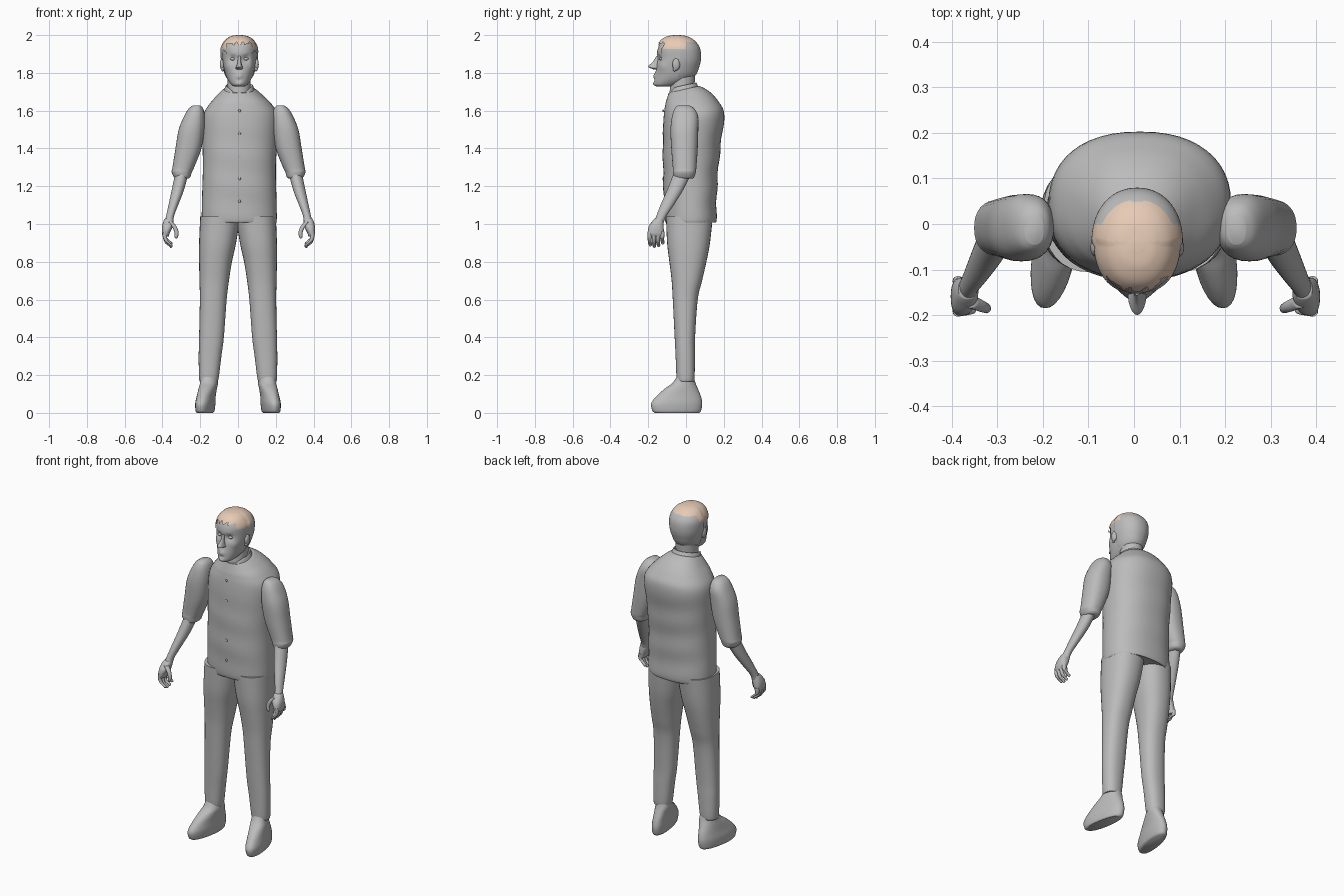
import bpy, bmesh, math
from mathutils import Vector

if "Cube" in bpy.data.objects:
    bpy.data.objects.remove(bpy.data.objects["Cube"], do_unlink=True)


def material(name, rgb):
    mat = bpy.data.materials.new(name)
    mat.use_nodes = True
    mat.diffuse_color = (*rgb, 1)
    mat.node_tree.nodes["Principled BSDF"].inputs["Base Color"].default_value = (*rgb, 1)
    return mat


GREY = material("plain grey", (0.5, 0.5, 0.5))
PEACH = material("pale peach", (0.8, 0.6, 0.47))


def spline(rows, steps):
    """Smooth curve through rows of numbers."""
    out = []
    for i in range(len(rows) - 1):
        a, b = rows[max(i - 1, 0)], rows[i]
        c, d = rows[i + 1], rows[min(i + 2, len(rows) - 1)]
        for s in range(steps):
            t = s / steps
            out.append([q + 0.5 * t * (r - p + t * (2 * p - 5 * q + 4 * r - w + t * (3 * (q - r) + w - p)))
                        for p, q, r, w in zip(a, b, c, d)])
    return out + [list(rows[-1])]


def finish(name, bm, angle=50):
    bmesh.ops.recalc_face_normals(bm, faces=bm.faces)
    mesh = bpy.data.meshes.new(name)
    bm.to_mesh(mesh)
    bm.free()
    ob = bpy.data.objects.new(name, mesh)
    bpy.context.collection.objects.link(ob)
    mesh.materials.append(GREY)
    bpy.ops.object.select_all(action="DESELECT")
    bpy.context.view_layer.objects.active = ob
    ob.select_set(True)
    bpy.ops.object.shade_smooth_by_angle(angle=math.radians(angle))
    return ob


def loft(name, rows, shape=2.0, sides=32, steps=5, tweak=None, keep=None):
    """Skin over level rings given as height, x range, y range."""
    bm = bmesh.new()
    rings = []
    for z, x0, x1, y0, y1 in spline(rows, steps):
        ring = []
        for k in range(sides):
            a = math.tau * k / sides
            c, s = math.cos(a), math.sin(a)
            c = math.copysign(abs(c) ** (2 / shape), c)
            s = math.copysign(abs(s) ** (2 / shape), s)
            co = Vector(((x0 + x1 + (x1 - x0) * c) / 2, (y0 + y1 + (y1 - y0) * s) / 2, z))
            ring.append(bm.verts.new(tweak(co) if tweak else co))
        rings.append(ring)
    for low, high in zip(rings, rings[1:]):
        for k in range(sides):
            j = (k + 1) % sides
            bm.faces.new((low[k], low[j], high[j], high[k]))
    bm.faces.new(rings[0])
    bm.faces.new(rings[-1])
    if keep:
        drop = [f for f in bm.faces if not keep(f.calc_center_median())]
        bmesh.ops.delete(bm, geom=drop, context="FACES")
    return finish(name, bm)


def tube(name, points, radius, tip):
    """Finger-like tube, narrowing to its tip."""
    n = len(points) - 1
    rows = []
    for i, (x, y, z) in enumerate(points):
        r = radius + (tip - radius) * i / n
        rows.append((z, x - r, x + r, y - r, y + r))
    x, y, z = points[-1]
    rows.append((z - tip, x - tip / 3, x + tip / 3, y - tip / 3, y + tip / 3))
    return loft(name, rows, sides=12, steps=4)


def ball(name, centre, size):
    bm = bmesh.new()
    bmesh.ops.create_uvsphere(bm, u_segments=20, v_segments=12, radius=1)
    for v in bm.verts:
        v.co = Vector([c + s * p for c, s, p in zip(centre, size, v.co)])
    return finish(name, bm)


def mirror(ob, middle=0.0):
    """Right-hand copy across x = middle."""
    bm = bmesh.new()
    bm.from_mesh(ob.data)
    for v in bm.verts:
        v.co.x = 2 * middle - v.co.x
    twin = finish(ob.name.replace("left", "right"), bm)
    return twin


# Shirt body, with soft folds and a top that dips to the front
def folds(p):
    wave = 0.004 * math.sin(38 * p.z + 5 * p.x) * min(1, max(0, (1.6 - p.z) * 5))
    lift = max(0, (p.z - 1.64) / 0.08) * 0.25 * p.y
    return Vector((p.x, p.y * (1 + 4 * wave), p.z + lift))


loft("shirt_body", [(1.01, -.185, .195, -.10, .15), (1.02, -.192, .205, -.11, .16),
                    (1.15, -.19, .203, -.118, .163), (1.3, -.186, .2, -.122, .172),
                    (1.45, -.188, .208, -.122, .188), (1.57, -.185, .212, -.118, .203),
                    (1.63, -.155, .182, -.11, .185), (1.68, -.11, .13, -.1, .13),
                    (1.715, -.075, .09, -.092, .07)], shape=2.3, sides=48, tweak=folds)


# Collar band with a V notch at the throat
def notch(p):
    dip = 0.045 * max(0, 1 - abs(p.x - 0.007) / 0.06) if p.y < -0.03 else 0
    return Vector((p.x, p.y, p.z + 0.22 * p.y - dip))


loft("collar", [(1.69, -.08, .094, -.1, .078), (1.725, -.07, .084, -.094, .06),
                (1.737, -.064, .078, -.088, .053), (1.725, -.058, .072, -.08, .047)],
     sides=48, tweak=notch, keep=lambda c: c.z < 1.8)
loft("neck", [(1.66, -.058, .07, -.09, .05), (1.72, -.055, .067, -.085, .045),
              (1.8, -.056, .068, -.08, .05)])
for i in range(5):
    ball("button", (0.008, -0.121, 1.12 + 0.12 * i), (0.007, 0.004, 0.007))

# Head, shaped by soft dents and bumps: place, reach, push
MID = 0.007
SCULPT = [((0.036, -.15, 1.875), .02, (0, .014, 0)), ((0, -.155, 1.9), .022, (0, -.004, 0)),
          ((0, -.165, 1.783), .018, (0, -.009, 0)), ((0, -.17, 1.762), .01, (0, .006, 0)),
          ((0, -.17, 1.742), .016, (0, -.006, 0)), ((0.055, -.12, 1.835), .025, (.004, -.004, 0)),
          ((0.036, -.15, 1.9), .014, (0, -.005, 0))]


def sculpt(p):
    q = p.copy()
    for place, reach, push in SCULPT:
        for side in ((1, -1) if place[0] else (1,)):
            near = p - Vector((MID + side * place[0], *place[1:]))
            weight = math.exp(-(near.length / reach) ** 2)
            q += weight * Vector((side * push[0], push[1], push[2]))
    return q


HEAD = [(1.728, -.02, .034, -.155, -.08), (1.74, -.038, .052, -.168, -.03),
        (1.775, -.06, .074, -.165, .04), (1.83, -.076, .09, -.156, .065),
        (1.88, -.083, .097, -.15, .073), (1.93, -.082, .096, -.148, .066),
        (1.968, -.062, .076, -.128, .038), (1.988, -.034, .048, -.095, .002),
        (1.994, -.006, .02, -.06, -.035)]
loft("head", HEAD, shape=2.15, sides=72, steps=8, tweak=sculpt)
loft("nose", [(1.818, MID - .012, MID + .012, -.17, -.14), (1.825, MID - .02, MID + .02, -.188, -.13),
              (1.834, MID - .016, MID + .016, -.2, -.13), (1.86, MID - .009, MID + .009, -.175, -.13),
              (1.89, MID - .008, MID + .008, -.156, -.13)], sides=20)
for side, label in ((1, "left"), (-1, "right")):
    ball(label + "_eye", (MID + side * .035, -.131, 1.874), (.014, .011, .008))
    ball(label + "_ear", (MID + side * .091, -.052, 1.845), (.012, .02, .032))
    ball(label + "_ear_lobe", (MID + side * .089, -.06, 1.822), (.008, .01, .014))


# Hair: back cap, side locks and a jagged hairline
def in_hair(c):
    side = abs(c.x - MID)
    jag = 0.006 * math.sin(190 * c.x) + 0.004 * math.sin(330 * c.y)
    if c.y > -0.042:
        return c.z > 1.775
    return c.z + jag > 1.955 or (side > 0.066 and c.z + jag > 1.91) or (c.y > -0.085 and c.z + jag > 1.87)


def swell(p):
    grow = 1.1 if p.y > -0.042 else 1.05
    return Vector((MID + (p.x - MID) * grow, -.04 + (p.y + .04) * 1.06, p.z + 0.006))


hair = loft("hair", HEAD, shape=2.15, sides=96, steps=10, tweak=swell, keep=in_hair)
hair.data.materials.append(PEACH)
for f in hair.data.polygons:
    x, y, z = f.center
    f.material_index = int((z > 1.925 and y < 0.0) or (z > 1.965 and y < 0.05))

# Arms: short sleeve, forearm, hand
arm = [loft("left_sleeve", [(1.24, .268, .338, -.058, .035), (1.25, .258, .347, -.066, .045),
                            (1.275, .25, .357, -.07, .052), (1.3, .238, .353, -.07, .055),
                            (1.4, .2, .337, -.078, .062), (1.5, .184, .32, -.082, .065),
                            (1.57, .182, .292, -.074, .064), (1.61, .19, .268, -.06, .045),
                            (1.627, .205, .245, -.045, .02)], shape=2.3),
       loft("left_forearm", [(1.0, .348, .396, -.175, -.12), (1.04, .345, .387, -.158, -.105),
                             (1.1, .323, .374, -.135, -.065), (1.18, .292, .357, -.1, -.015),
                             (1.27, .268, .338, -.065, .03)], sides=24),
       loft("left_palm", [(.935, .372, .402, -.195, -.12), (.95, .368, .408, -.202, -.118),
                          (.985, .352, .408, -.198, -.118), (1.015, .348, .4, -.178, -.12),
                          (1.03, .352, .392, -.165, -.12)], shape=2.4, sides=24)]
for i in range(4):
    y = -.192 + .022 * i
    drop = (.008, 0, .004, .018)[i]
    arm.append(tube("left_finger", [(.392, y, .96), (.393, y, .93), (.383, y, .9 + drop),
                                    (.362, y + .003, .882 + drop)], .012, .009))
arm.append(tube("left_thumb", [(.365, -.17, 1.01), (.343, -.18, .985), (.331, -.185, .955),
                               (.333, -.186, .932)], .015, .009))
for part in arm:
    mirror(part, 0.003)

# Trouser legs and shoes
legs = [loft("left_trouser_leg", [(.165, .112, .198, -.044, .036), (.18, .103, .206, -.05, .045),
                                  (.3, .088, .208, -.055, .047), (.4, .075, .206, -.06, .048),
                                  (.6, .06, .202, -.07, .062), (.7, .048, .204, -.076, .085),
                                  (.8, .032, .206, -.088, .108), (.9, .01, .206, -.1, .127),
                                  (1.04, -.012, .2, -.106, .142)], shape=2.3),
        loft("left_shoe", [(0, .135, .21, -.165, .07), (.012, .127, .216, -.178, .08),
                           (.05, .122, .218, -.184, .086), (.09, .121, .212, -.155, .078),
                           (.13, .115, .207, -.11, .062), (.16, .11, .202, -.07, .05),
                           (.2, .115, .196, -.045, .038)], shape=2.2,
             tweak=lambda p: Vector((p.x - 0.16 * (p.y + 0.03), p.y, p.z)))]
for part in legs:
    mirror(part)
